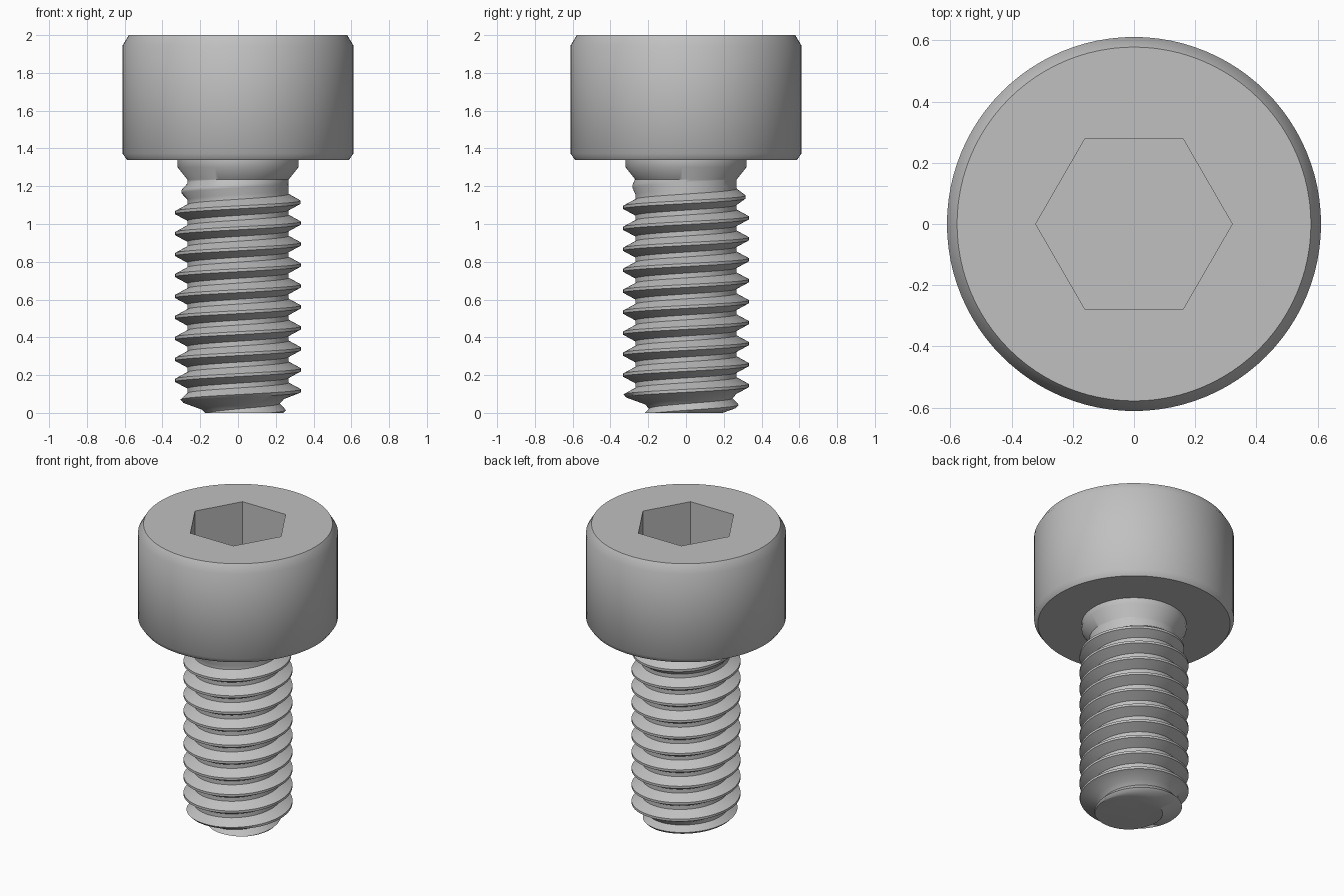
import bpy, bmesh, math

if "Cube" in bpy.data.objects:
    bpy.data.objects.remove(bpy.data.objects["Cube"])

N = 96                                   # sides around the axis
PITCH, CREST_R, CORE_R = 0.111, 0.333, 0.268
START_Z, THREAD_TOP = 0.117, 1.235       # a crest height at angle 0, end of thread

steel = bpy.data.materials.new("grey steel")
steel.diffuse_color = (0.53, 0.53, 0.53, 1)
steel.use_nodes = True
steel.node_tree.nodes["Principled BSDF"].inputs["Base Color"].default_value = steel.diffuse_color


def lathe(name, rows, cap_first=False, cap_last=False):
    """Skin a stack of rows; each row maps an angle to (radius, z)."""
    bm = bmesh.new()
    grid = []
    for row in rows:
        ring = []
        for i in range(N + 1):
            a = 2 * math.pi * i / N
            r, z = row(a)
            ring.append(bm.verts.new((r * math.cos(a), r * math.sin(a), z)))
        grid.append(ring)
    for low, high in zip(grid, grid[1:]):
        for i in range(N):
            bm.faces.new((low[i], low[i + 1], high[i + 1], high[i]))
    if cap_first:
        bm.faces.new(grid[0][:N][::-1])
    if cap_last:
        bm.faces.new(grid[-1][:N])
    bmesh.ops.remove_doubles(bm, verts=bm.verts[:], dist=1e-5)
    bmesh.ops.dissolve_degenerate(bm, dist=1e-6, edges=bm.edges[:])
    mesh = bpy.data.meshes.new(name)
    bm.to_mesh(mesh)
    bm.free()
    mesh.materials.append(steel)
    ob = bpy.data.objects.new(name, mesh)
    bpy.context.collection.objects.link(ob)
    bpy.ops.object.select_all(action='DESELECT')
    ob.select_set(True)
    bpy.context.view_layer.objects.active = ob
    bpy.ops.object.shade_smooth_by_angle(angle=math.radians(40))
    return ob


def circle(r, z):
    return lambda a: (r, z)


def hexagon(apothem, z):
    third = math.pi / 3
    return lambda a: (apothem / math.cos(a % third - third / 2), z)


# Head: chamfered cylinder with a hexagonal socket
lathe("socket_head", [
    circle(0.27, 1.34), circle(0.588, 1.34), circle(0.611, 1.373),
    circle(0.611, 1.945), circle(0.578, 2.0),
    hexagon(0.278, 2.0), hexagon(0.278, 1.667),
], cap_last=True)


# Shank: helical thread, tapered at the tip and fading out under the head
def thread_radius(z, a):
    base = START_Z + PITCH * a / (2 * math.pi)
    crest_z = base + PITCH * round((z - base) / PITCH)
    off = abs(z - crest_z) / PITCH                     # 0 crest .. 0.5 root
    ridge = min(1, max(0, (0.385 - off) / 0.315))
    fade = min(1, max(0, (1.225 - crest_z) / PITCH))
    outer = min(CREST_R, 0.24 + 0.93 * max(z, 0))
    return outer - (CREST_R - CORE_R) * (1 - ridge * fade)


def thread_row(turn, offset):
    def row(a):
        z = START_Z + PITCH * (turn + offset + a / (2 * math.pi))
        z = min(THREAD_TOP, max(0, z))
        return thread_radius(z, a), z
    return row


rows = [thread_row(t, o) for t in range(-3, 12)
        for o in (-0.385, -0.07, 0.07, 0.385)]
rows += [circle(CORE_R, THREAD_TOP), circle(0.32, 1.30), circle(0.32, 1.34)]
lathe("threaded_shank", rows, cap_first=True)
